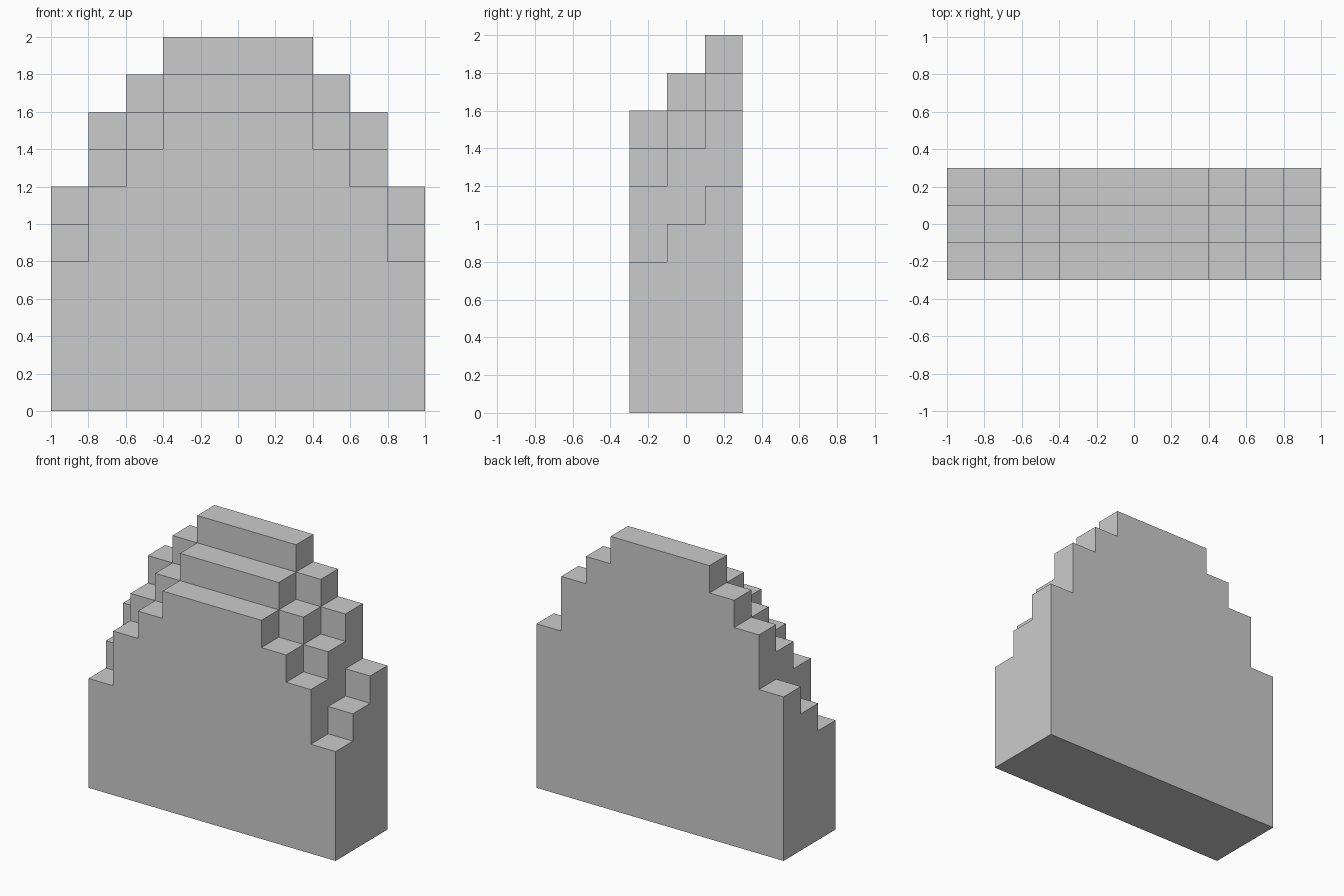
import bpy, bmesh
from mathutils import Vector

if "Cube" in bpy.data.objects:
    bpy.data.objects.remove(bpy.data.objects["Cube"])

STEP = 0.2
# Front-row height in steps for each column, left half mirrored to the right
half = [4, 6, 7, 8, 8]
columns = half + half[::-1]
ROWS = 3                      # each row towards the back is one step higher


def filled(i, j, k):
    return 0 <= i < len(columns) and 0 <= j < ROWS and 0 <= k < columns[i] + j


def add_side(bm, cell, axis, sign):
    """Add one outward square on the given side of a cell."""
    centre = Vector((cell[0] - 4.5, cell[1] - 1, cell[2] + 0.5))
    n = Vector((0, 0, 0))
    n[axis] = sign * 0.5
    u = Vector((0, 0, 0))
    u[(axis + 1) % 3] = 0.5
    v = Vector((0, 0, 0))
    v[(axis + 2) % 3] = 0.5 * sign
    corners = (-u - v, u - v, u + v, -u + v)
    bm.faces.new([bm.verts.new((centre + n + c) * STEP) for c in corners])


# Outer skin of the stepped block
bm = bmesh.new()
for i, base in enumerate(columns):
    for j in range(ROWS):
        for k in range(base + j):
            for axis in range(3):
                for sign in (-1, 1):
                    nb = [i, j, k]
                    nb[axis] += sign
                    if not filled(*nb):
                        add_side(bm, (i, j, k), axis, sign)

# Weld and merge coplanar squares into clean flat faces
bmesh.ops.remove_doubles(bm, verts=bm.verts, dist=0.001)
bmesh.ops.dissolve_limit(bm, angle_limit=0.01, verts=bm.verts, edges=bm.edges)
bmesh.ops.recalc_face_normals(bm, faces=bm.faces)

mesh = bpy.data.meshes.new("stepped_block")
bm.to_mesh(mesh)
bm.free()
bpy.context.collection.objects.link(bpy.data.objects.new("stepped_block", mesh))
